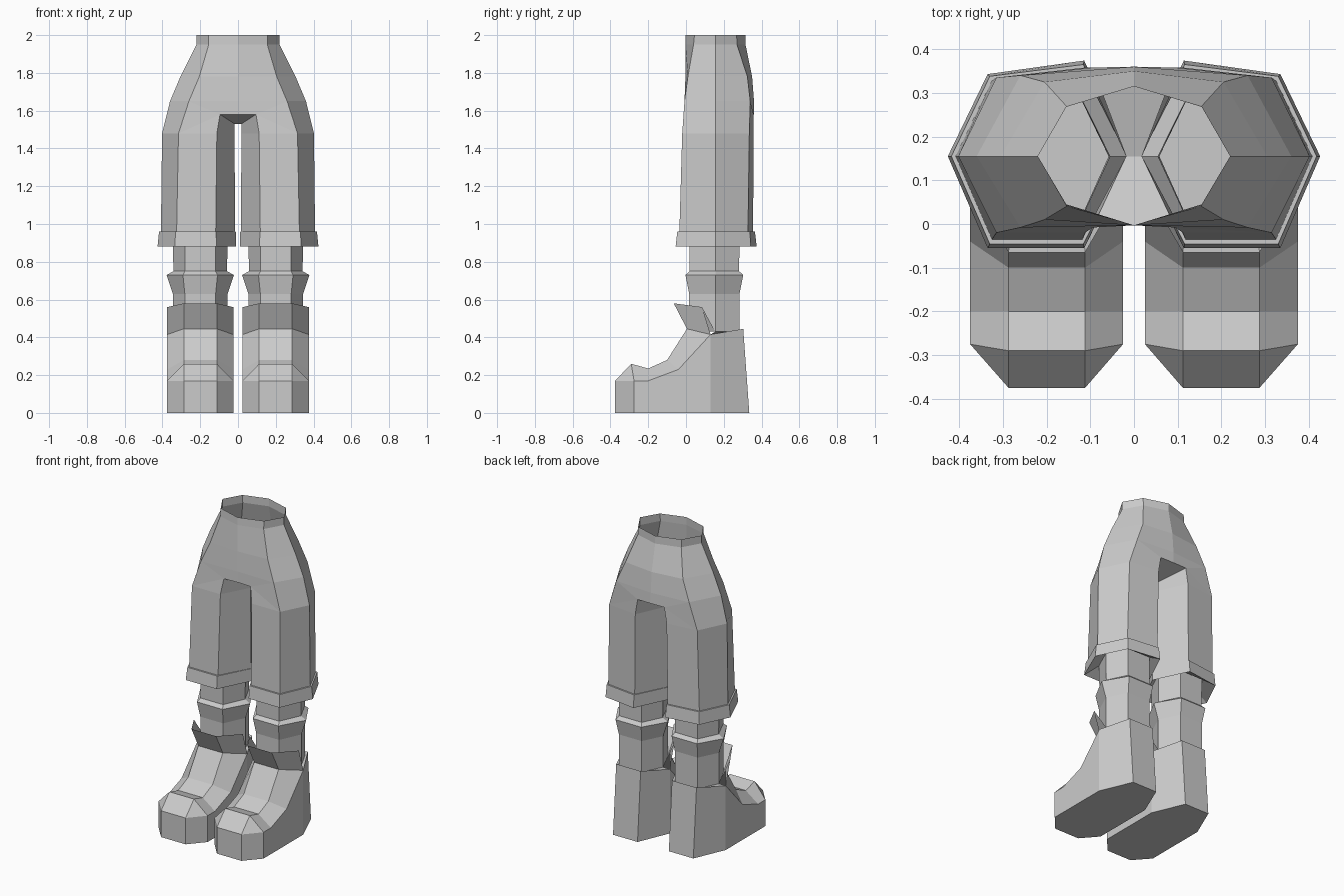
import bpy, bmesh

if "Cube" in bpy.data.objects:
    bpy.data.objects.remove(bpy.data.objects["Cube"])


class Part:
    """Collects polygons given by coordinates, welding shared corners."""
    def __init__(self):
        self.bm, self.pts = bmesh.new(), {}

    def face(self, *cos):
        vs = []
        for c in cos:
            k = tuple(round(a, 4) for a in c)
            if k not in self.pts:
                self.pts[k] = self.bm.verts.new(k)
            if self.pts[k] not in vs:
                vs.append(self.pts[k])
        if len(vs) > 2:
            self.bm.faces.new(vs)

    def loft(self, rings, closed=True):
        for a, b in zip(rings, rings[1:]):
            n = len(a)
            for i in range(n if closed else n - 1):
                j = (i + 1) % n
                self.face(a[i], a[j], b[j], b[i])

    def finish(self, name):
        bmesh.ops.recalc_face_normals(self.bm, faces=self.bm.faces[:])
        me = bpy.data.meshes.new(name)
        self.bm.to_mesh(me)
        self.bm.free()
        ob = bpy.data.objects.new(name, me)
        bpy.context.collection.objects.link(ob)
        m = ob.modifiers.new("Mirror", 'MIRROR')
        m.use_clip = True
        return ob


def leg_ring(z, xi, xfi, xfo, xo, yf, ybo, ybi):
    # hexagon: front inner, front outer, side, back outer, back inner, inner
    return [(xfi, yf, z), (xfo, yf, z), (xo, .155, z),
            (xfo, ybo, z), (xfi, ybi, z), (xi, .155, z)]


def hip_ring(z, xe, xs, yfc, yfe, ybe, ybc):
    # half ring: front centre, front edge, side, back edge, back centre
    return [(0, yfc, z), (xe, yfe, z), (xs, .155, z), (xe, ybe, z), (0, ybc, z)]


def sock_ring(z, r):
    w = .08 + (r - .14) * .3
    h = .13 + (r - .14) * .6
    return leg_ring(z, .2 - r, .2 - w, .2 + w, .2 + r, .15 - h, .15 + h, .15 + h)


# trousers: hips
pants = Part()
hips = [hip_ring(2.0, .155, .22, -.003, .045, .268, .315),
        hip_ring(1.95, .155, .22, -.003, .04, .27, .315),
        hip_ring(1.78, .205, .305, -.003, .01, .325, .35),
        hip_ring(1.65, .26, .36, -.003, -.008, .34, .36)]
pants.loft(hips, closed=False)

# trousers: leg top and crotch
top = [(.095, -.008, 1.58), (.315, -.02, 1.48), (.402, .155, 1.48),
       (.315, .335, 1.48), (.095, .358, 1.58), (.018, .155, 1.53)]
fi, fo, s, bo, bi, im = top
cf, cm, cb = (0, -.003, 1.58), (0, .155, 1.53), (0, .36, 1.58)
h = hips[-1]
pants.face(h[0], h[1], fi, cf)
pants.face(h[1], fo, fi)
pants.face(h[1], h[2], s, fo)
pants.face(h[2], h[3], bo, s)
pants.face(h[3], bi, bo)
pants.face(h[3], h[4], cb, bi)
pants.face(cf, fi, im, cm)
pants.face(cm, im, bi, cb)

# trousers: leg and cuff, turned in to meet the sock
pants.loft([top,
            [(.112, -.02, 1.48), fo, s, bo, (.112, .358, 1.48), (.018, .155, 1.48)],
            leg_ring(.96, .016, .118, .325, .408, -.035, .328, .355),
            leg_ring(.96, .012, .116, .33, .418, -.046, .338, .365),
            leg_ring(.88, .01, .114, .335, .426, -.055, .343, .374),
            sock_ring(.93, .145)])
pants.finish("trousers")

# socks with a rolled band
sock = Part()
sock.loft([sock_ring(z, r) for z, r in
           ((.93, .145), (.75, .142), (.73, .178), (.63, .145), (.43, .145))])
sock.finish("socks")

# boots: upper, as strips running from the toe to the tongue
boot = Part()
XI, XO, RI, RO = .025, .375, .112, .287
ridge = [(-.375, .17), (-.29, .26), (-.2, .235), (-.1, .28), (.005, .445), (-.065, .58)]
side = [(-.275, .17), (-.275, .17), (-.2, .17), (-.04, .23), (.13, .415), (.085, .56)]
rows = [[(XI, *q), (RI, *p), (RO, *p), (XO, *q)] for p, q in zip(ridge, side)]
ankle = sock_ring(.43, .145)
rows.append([ankle[5], ankle[0], ankle[1], ankle[2]])
boot.loft(rows, closed=False)

# boots: toe, side walls, heel and sole
y0, y1, y2, yb = -.375, -.275, .13, .335
boot.face((RI, y0, 0), (RO, y0, 0), (RO, y0, .17), (RI, y0, .17))
for x, r, a_side, a_back in ((XI, RI, ankle[5], ankle[4]), (XO, RO, ankle[2], ankle[3])):
    boot.face((r, y0, 0), (x, y1, 0), (x, y1, .17), (r, y0, .17))
    boot.face((x, y1, 0), (x, y2, 0), *[(x, *q) for q in reversed(side[1:5])])
    boot.face((x, y2, 0), (r, yb, 0), (r, .303, .445), (x, *side[4]))
    boot.face((x, *side[4]), (r, .303, .445), a_back, a_side)
boot.face((RI, yb, 0), (RO, yb, 0), (RO, .303, .445), (RI, .303, .445))
boot.face((RI, .303, .445), (RO, .303, .445), ankle[3], ankle[4])
boot.face((RI, y0, 0), (RO, y0, 0), (XO, y1, 0), (XO, y2, 0),
          (RO, yb, 0), (RI, yb, 0), (XI, y2, 0), (XI, y1, 0))
boot.finish("boots")
